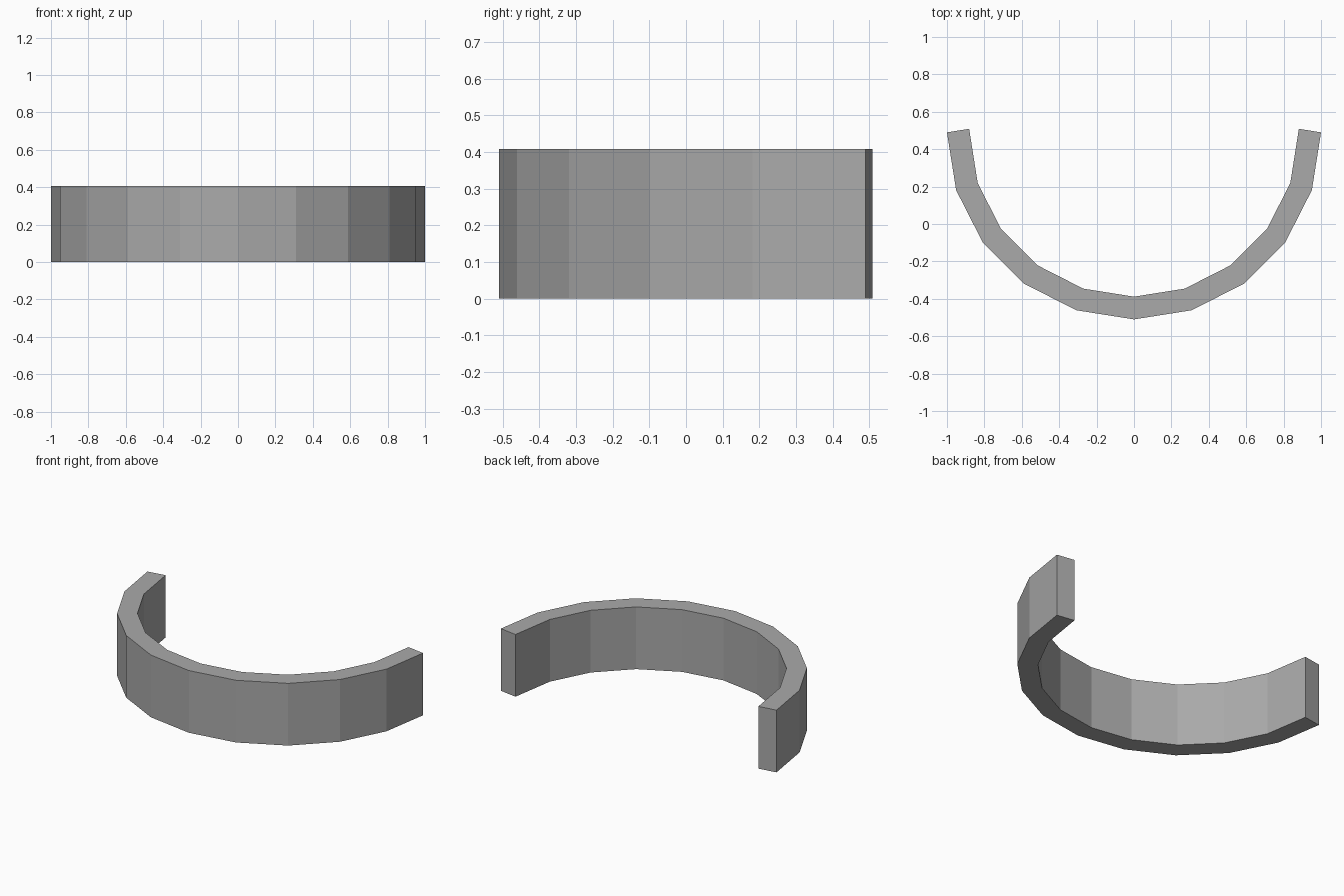
import bpy, bmesh, math

cube = bpy.data.objects.get("Cube")
if cube:
    bpy.data.objects.remove(cube, do_unlink=True)

SEGMENTS = 10
RADIUS = 1.0
HEIGHT = 0.408
THICKNESS = 0.12
CENTRE_Y = 0.49

# Plain grey material
grey = bpy.data.materials.new("grey")
grey.use_nodes = True
colour = (0.4, 0.4, 0.4, 1.0)
grey.diffuse_color = colour
grey.node_tree.nodes["Principled BSDF"].inputs["Base Color"].default_value = colour

# Half-circle strip, open at the back
bm = bmesh.new()
lower, upper = [], []
for i in range(SEGMENTS + 1):
    angle = math.pi * (i / SEGMENTS - 0.5)
    x, y = RADIUS * math.sin(angle), CENTRE_Y - RADIUS * math.cos(angle)
    lower.append(bm.verts.new((x, y, 0)))
    upper.append(bm.verts.new((x, y, HEIGHT)))
for i in range(SEGMENTS):
    bm.faces.new((lower[i], lower[i + 1], upper[i + 1], upper[i]))
mesh = bpy.data.meshes.new("curved_wall")
bm.to_mesh(mesh)
bm.free()
mesh.materials.append(grey)

wall = bpy.data.objects.new("curved_wall", mesh)
bpy.context.collection.objects.link(wall)

# Thicken the wall inwards, keeping it even at the corners
solid = wall.modifiers.new("thickness", "SOLIDIFY")
solid.thickness = THICKNESS
solid.offset = -1
solid.use_even_offset = True
